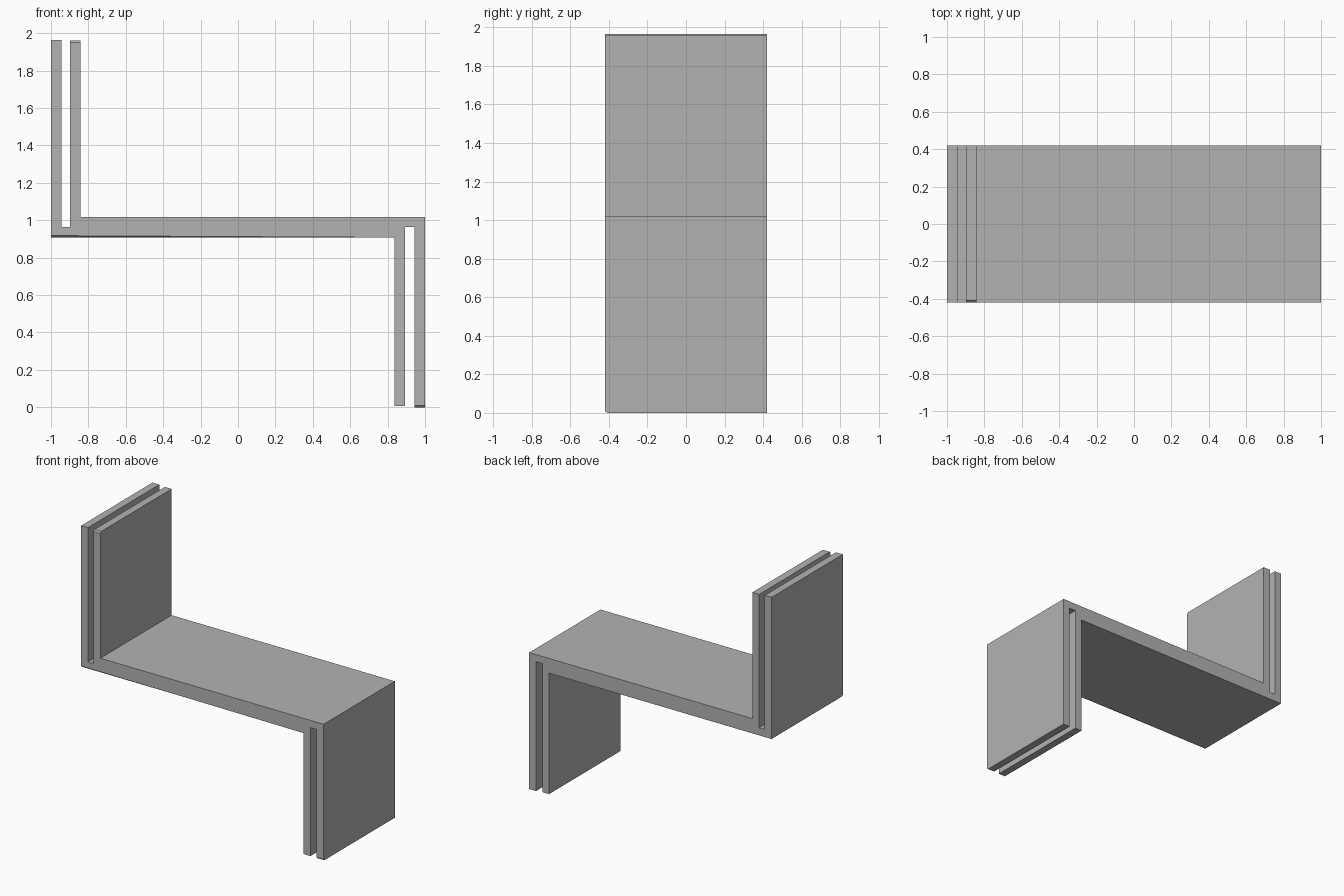
import bpy, bmesh

cube = bpy.data.objects.get("Cube")
if cube:
    bpy.data.objects.remove(cube, do_unlink=True)

grey = bpy.data.materials.new("mid_grey")
grey.use_nodes = True
colour = (0.45, 0.45, 0.45, 1)
grey.diffuse_color = colour
grey.node_tree.nodes["Principled BSDF"].inputs["Base Color"].default_value = colour

HALF_DEPTH = 0.42


def folded_panel(name, profile, chamfered):
    """Extrude an x-z profile along y, then chamfer the chosen front edges."""
    bm = bmesh.new()
    verts = [bm.verts.new((x, -HALF_DEPTH, z)) for x, z in profile]
    front = bm.faces.new(verts)
    ext = bmesh.ops.extrude_face_region(bm, geom=[front])
    moved = [g for g in ext["geom"] if isinstance(g, bmesh.types.BMVert)]
    bmesh.ops.translate(bm, verts=moved, vec=(0, 2 * HALF_DEPTH, 0))
    count = len(verts)
    edges = [bm.edges.get((verts[i], verts[(i + 1) % count])) for i in chamfered]
    bmesh.ops.bevel(bm, geom=edges, offset=0.01, segments=1, affect='EDGES')
    bmesh.ops.recalc_face_normals(bm, faces=bm.faces)
    mesh = bpy.data.meshes.new(name)
    bm.to_mesh(mesh)
    bm.free()
    mesh.materials.append(grey)
    obj = bpy.data.objects.new(name, mesh)
    bpy.context.collection.objects.link(obj)


def z_profile(left, right, bottom, top, foot, head, thick=0.056):
    """Upright on the left, flat seat, leg on the right."""
    return [(left, bottom), (right - thick, bottom), (right - thick, foot),
            (right, foot), (right, top), (left + thick, top),
            (left + thick, head), (left, head)]


# Upper folded panel: inner back, seat top and outer leg
folded_panel("upper_panel", z_profile(-0.898, 1, 0.964, 1.018, 0, 1.96), (2, 6))
# Lower folded panel: outer back, seat underside and inner leg
folded_panel("lower_panel", z_profile(-1, 0.892, 0.908, 0.964, 0.006, 1.965), (0,))
